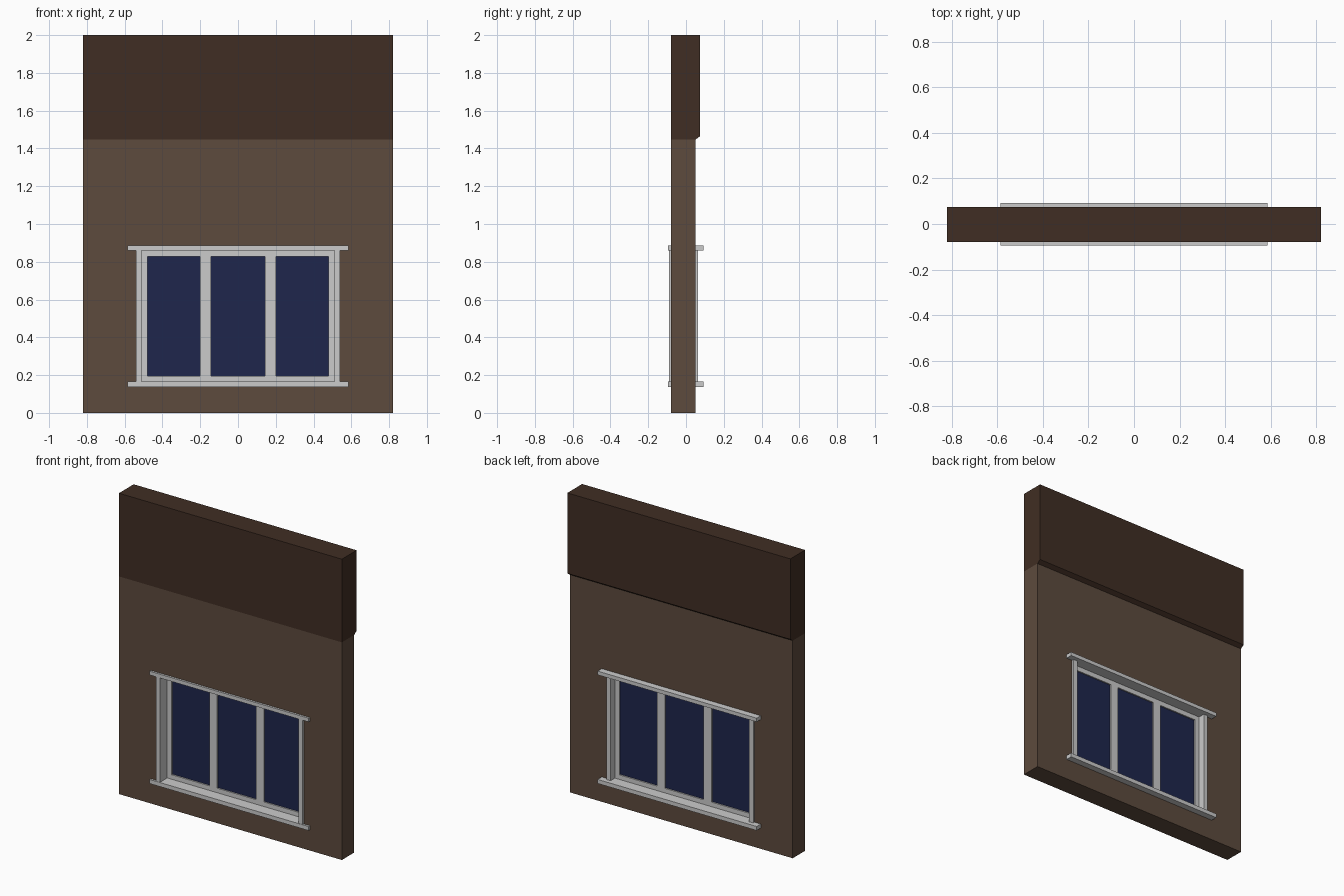
import bpy, bmesh

if "Cube" in bpy.data.objects:
    bpy.data.objects.remove(bpy.data.objects["Cube"])


def material(name, rgb):
    m = bpy.data.materials.new(name)
    m.diffuse_color = (*rgb, 1)
    m.use_nodes = True
    m.node_tree.nodes["Principled BSDF"].inputs["Base Color"].default_value = m.diffuse_color
    return m


def finish(name, bm, mat=None):
    bmesh.ops.recalc_face_normals(bm, faces=bm.faces)
    me = bpy.data.meshes.new(name)
    bm.to_mesh(me)
    bm.free()
    ob = bpy.data.objects.new(name, me)
    bpy.context.collection.objects.link(ob)
    if mat:
        me.materials.append(mat)
    return ob


def prism(name, pts, offset, mat=None):
    """Extrude a closed 3D outline along an offset."""
    bm = bmesh.new()
    f = bm.faces.new([bm.verts.new(p) for p in pts])
    new = bmesh.ops.extrude_face_region(bm, geom=[f], use_keep_orig=True)["geom"]
    bmesh.ops.translate(bm, vec=offset, verts=[v for v in new if isinstance(v, bmesh.types.BMVert)])
    return finish(name, bm, mat)


def box(name, x0, x1, y0, y1, z0, z1, mat=None):
    pts = [(x0, y0, z0), (x1, y0, z0), (x1, y1, z0), (x0, y1, z0)]
    return prism(name, pts, (0, 0, z1 - z0), mat)


def ring(name, outer, inner, y0, y1, mat=None):
    """Rectangular frame; outer and inner are (half width, z low, z high)."""
    bm = bmesh.new()
    loops = []
    for (w, lo, hi), y in ((outer, y0), (inner, y0), (inner, y1), (outer, y1)):
        loops.append([bm.verts.new(p) for p in ((-w, y, lo), (w, y, lo), (w, y, hi), (-w, y, hi))])
    for a, b in zip(loops, loops[1:] + loops[:1]):
        for i in range(4):
            j = (i + 1) % 4
            bm.faces.new((a[i], a[j], b[j], b[i]))
    return finish(name, bm, mat)


wall_mat = material("brown_wall", (0.109, 0.069, 0.047))
band_mat = material("dark_brown", (0.051, 0.027, 0.017))
glass_mat = material("blue_glass", (0.013, 0.019, 0.072))

# Wall with window opening
ring("wall", (0.82, 0, 1.447), (0.54, 0.138, 0.885), -0.08, 0.05, wall_mat)

# Upper band, with a sloped lower edge at the back
band = [(-0.08, 1.447), (0.05, 1.447), (0.075, 1.465), (0.075, 2), (-0.08, 2)]
prism("upper_band", [(-0.82, y, z) for y, z in band], (1.64, 0, 0), band_mat)

# Sill and head: plan outline with ears lapping both wall faces
half = [(0.585, -0.094), (0.585, -0.08), (0.54, -0.08),
        (0.54, 0.05), (0.585, 0.05), (0.585, 0.093)]
plan = half + [(-x, y) for x, y in reversed(half)]
for name, z0, z1 in (("sill", 0.138, 0.165), ("head", 0.86, 0.885)):
    prism(name, [(x, y, z0) for x, y in plan], (0, 0, z1 - z0))

# Side jambs
for side, s in (("left", -1), ("right", 1)):
    box(side + "_jamb", *sorted((s * 0.51, s * 0.54)), -0.091, 0.064, 0.165, 0.86)

# Sash frame, mullions and panes
ring("sash", (0.51, 0.165, 0.86), (0.478, 0.195, 0.828), -0.015, 0.018)
for s in (-1, 1):
    box("mullion", *sorted((s * 0.143, s * 0.2)), -0.015, 0.018, 0.195, 0.828)
for x0, x1 in ((-0.478, -0.2), (-0.143, 0.143), (0.2, 0.478)):
    box("pane", x0, x1, -0.006, 0.009, 0.195, 0.828, glass_mat)
